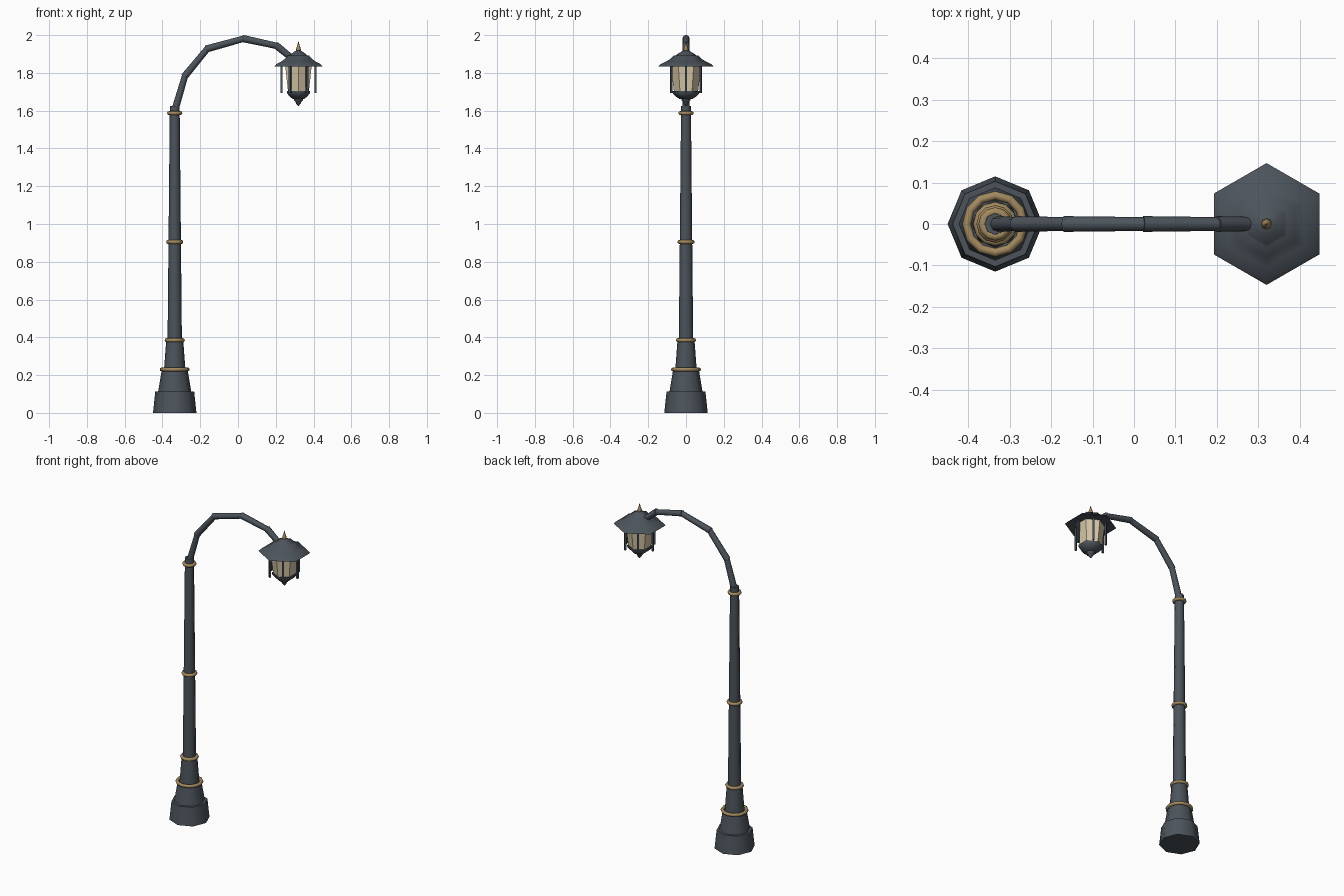
import bpy, math
from mathutils import Vector

cube = bpy.data.objects.get("Cube")
if cube:
    bpy.data.objects.remove(cube)

POST_X, LAMP_X = -0.335, 0.32


def material(name, color, rough):
    m = bpy.data.materials.new(name)
    m.use_nodes = True
    m.diffuse_color = (*color, 1)
    bsdf = m.node_tree.nodes["Principled BSDF"]
    bsdf.inputs["Base Color"].default_value = (*color, 1)
    bsdf.inputs["Roughness"].default_value = rough
    return m


iron = material("slate_iron", (0.072, 0.088, 0.105), 0.6)
brass = material("aged_brass", (0.36, 0.25, 0.115), 0.5)
glass = material("cream_glass", (0.68, 0.58, 0.40), 0.4)


def finish(obj, mat, angle=65):
    obj.data.materials.append(mat)
    bpy.ops.object.select_all(action='DESELECT')
    obj.select_set(True)
    bpy.context.view_layer.objects.active = obj
    bpy.ops.object.shade_smooth_by_angle(angle=math.radians(angle))
    return obj


def lathe(name, profile, x, sides, mat, turn=0.0, angle=65):
    """Closed solid from (radius, height) pairs listed bottom to top."""
    verts, faces = [], []
    for r, z in profile:
        for i in range(sides):
            a = turn + math.tau * i / sides
            verts.append((r * math.cos(a), r * math.sin(a), z))
    for j in range(len(profile) - 1):
        for i in range(sides):
            k = (i + 1) % sides
            faces.append((j * sides + i, j * sides + k,
                          (j + 1) * sides + k, (j + 1) * sides + i))
    faces.append(tuple(reversed(range(sides))))
    faces.append(tuple(range(len(verts) - sides, len(verts))))
    mesh = bpy.data.meshes.new(name)
    mesh.from_pydata(verts, [], faces)
    obj = bpy.data.objects.new(name, mesh)
    bpy.context.collection.objects.link(obj)
    obj.location.x = x
    return finish(obj, mat, angle)


# Stepped base and tapered post
lathe("base_plinth", [(0.115, 0), (0.103, 0.113)], POST_X, 8, iron)
lathe("base_middle", [(0.088, 0.11), (0.068, 0.23)], POST_X, 8, iron)
lathe("base_upper", [(0.057, 0.225), (0.045, 0.385)], POST_X, 8, iron)
lathe("post", [(0.038, 0.38), (0.026, 1.625)], POST_X, 8, iron)

# Brass rings
for label, z, r in (("lower", 0.23, 0.069), ("collar", 0.385, 0.043),
                    ("middle", 0.905, 0.035), ("top", 1.587, 0.03)):
    bpy.ops.mesh.primitive_torus_add(major_radius=r, minor_radius=0.0105,
                                     major_segments=12, minor_segments=8,
                                     location=(POST_X, 0, z))
    ring = bpy.context.object
    ring.name = label + "_ring"
    finish(ring, brass)

# Arched arm made of straight tube sections
arm = [Vector((x, 0, z)) for x, z in (
    (-0.332, 1.61), (-0.28, 1.785), (-0.162, 1.928),
    (0.03, 1.981), (0.205, 1.943), (0.295, 1.87))]
for n, (a, b) in enumerate(zip(arm, arm[1:]), 1):
    d = b - a
    tube = lathe(f"arm_section_{n}", [(0.019, -0.008), (0.0165, d.length + 0.008)],
                 0, 8, iron)
    tube.location = a
    tube.rotation_euler = d.to_track_quat('Z', 'Y').to_euler()

# Lantern: hexagonal parts with corners towards front and back
HEX = math.pi / 2
lathe("lantern_roof", [(0.08, 1.838), (0.147, 1.834), (0.136, 1.846), (0.105, 1.86),
                       (0.08, 1.876), (0.064, 1.893)], LAMP_X, 6, iron, HEX)
lathe("roof_cap", [(0.062, 1.885), (0.045, 1.9), (0.026, 1.912), (0.014, 1.918)],
      LAMP_X, 6, iron, HEX)
lathe("roof_finial", [(0.008, 1.91), (0.013, 1.921), (0.011, 1.933), (0.006, 1.945),
                      (0.001, 1.966)], LAMP_X, 8, brass)
lathe("glass_body", [(0.063, 1.695), (0.081, 1.84)], LAMP_X, 6, glass, HEX, 30)
lathe("lantern_bottom", [(0.035, 1.662), (0.055, 1.676), (0.07, 1.692), (0.071, 1.704)],
      LAMP_X, 6, iron, HEX)
lathe("bottom_finial", [(0.002, 1.626), (0.012, 1.637), (0.016, 1.648), (0.024, 1.654),
                        (0.024, 1.668)], LAMP_X, 8, iron)

# Slim bars standing around the glass
for i in range(6):
    a = math.tau * i / 6
    bar = lathe(f"lantern_bar_{i + 1}", [(0.0075, 1.693), (0.0075, 1.84)],
                LAMP_X + 0.09 * math.cos(a), 4, iron, a + math.pi / 4, 30)
    bar.location.y = 0.09 * math.sin(a)
